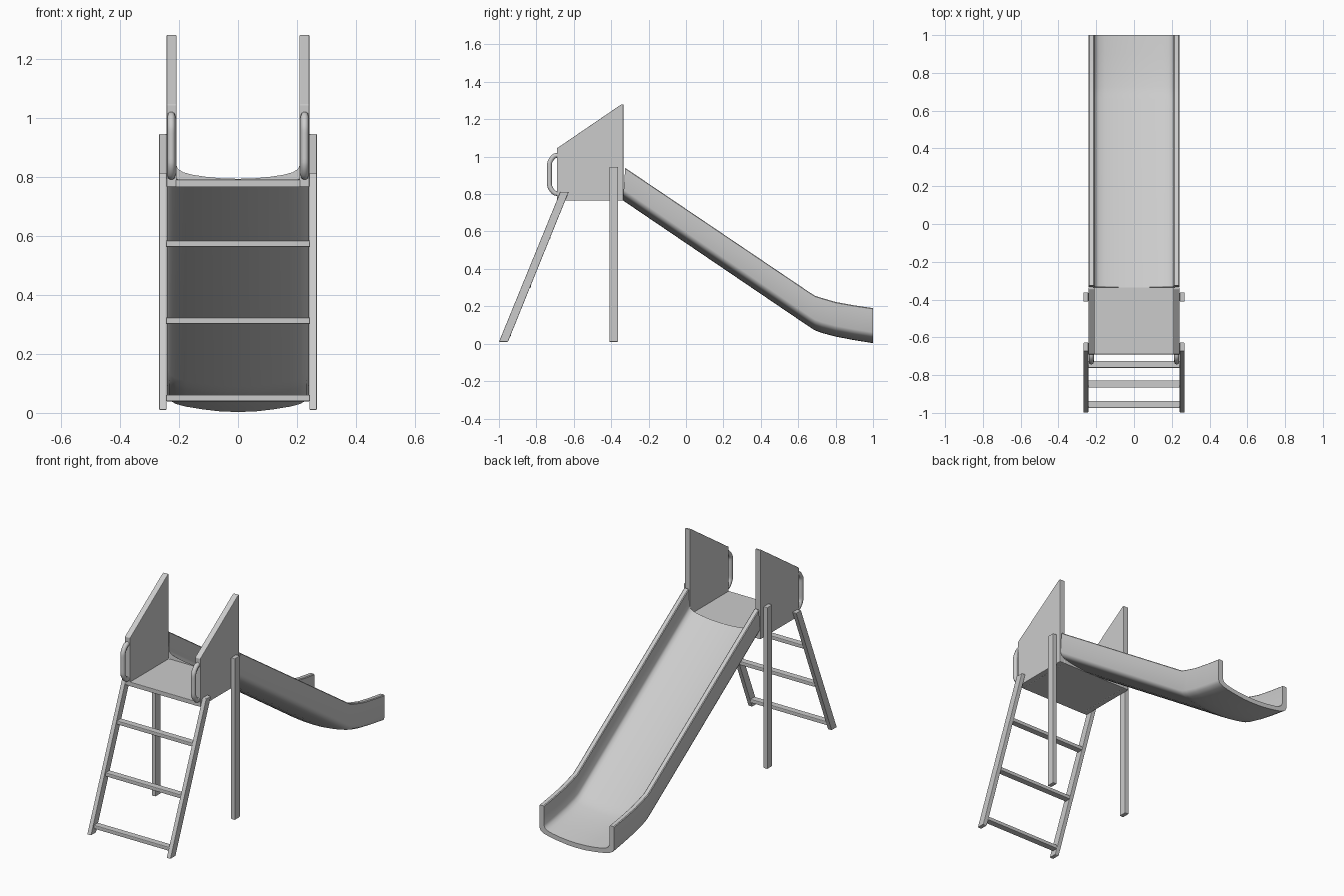
import bpy, bmesh
from mathutils import Vector
from math import radians

if "Cube" in bpy.data.objects:
    bpy.data.objects.remove(bpy.data.objects["Cube"])


def finish(name, bm, bevel=0.0, smooth=False):
    bmesh.ops.recalc_face_normals(bm, faces=bm.faces)
    me = bpy.data.meshes.new(name)
    bm.to_mesh(me)
    bm.free()
    ob = bpy.data.objects.new(name, me)
    bpy.context.collection.objects.link(ob)
    if bevel:
        m = ob.modifiers.new("soft_edges", 'BEVEL')
        m.width, m.segments, m.limit_method = bevel, 2, 'ANGLE'
    if smooth:
        bpy.ops.object.select_all(action='DESELECT')
        bpy.context.view_layer.objects.active = ob
        ob.select_set(True)
        bpy.ops.object.shade_smooth_by_angle(angle=radians(40))
    return ob


def loft(name, rings, bevel=0.0, smooth=False):
    """Skin a list of equal closed rings and cap both ends."""
    bm = bmesh.new()
    vs = [[bm.verts.new(p) for p in r] for r in rings]
    n = len(rings[0])
    for a, b in zip(vs, vs[1:]):
        for i in range(n):
            j = (i + 1) % n
            bm.faces.new((a[i], a[j], b[j], b[i]))
    bm.faces.new(vs[0])
    bm.faces.new(vs[-1])
    return finish(name, bm, bevel, smooth)


def plate(name, profile, x0, x1, bevel=0.003):
    """Extrude a (y, z) side profile between two x values."""
    return loft(name, [[(x, y, z) for y, z in profile] for x in (x0, x1)], bevel)


def rect(y0, y1, z0, z1):
    return [(y0, z0), (y1, z0), (y1, z1), (y0, z1)]


# Platform between the side panels
plate("platform", rect(-0.69, -0.335, 0.765, 0.79), -0.21, 0.21, 0.002)

for side, s in (("left", -1), ("right", 1)):
    # Tall sloped side panel
    plate(f"side_panel_{side}",
          [(-0.69, 0.765), (-0.335, 0.765), (-0.335, 1.28), (-0.345, 1.28), (-0.69, 1.045)],
          s * 0.208, s * 0.242)
    # Upright support post
    plate(f"support_post_{side}", rect(-0.41, -0.363, 0.01, 0.945), s * 0.242, s * 0.267)
    # Leaning ladder rail
    plate(f"ladder_rail_{side}",
          [(-1.0, 0.01), (-0.952, 0.01), (-0.627, 0.812), (-0.672, 0.812)],
          s * 0.242, s * 0.267)
    # Rounded grab handle
    cu = bpy.data.curves.new(f"grab_handle_{side}", 'CURVE')
    cu.dimensions = '3D'
    cu.bevel_depth, cu.bevel_resolution, cu.resolution_u = 0.0135, 3, 6
    cu.use_fill_caps = True
    sp = cu.splines.new('BEZIER')
    path = [(-0.68, 1.008, 0.02, 0), (-0.697, 1.006, 0.018, 0), (-0.73, 0.96, 0, 0.028),
            (-0.73, 0.85, 0, 0.028), (-0.697, 0.804, -0.018, 0), (-0.68, 0.802, -0.02, 0)]
    sp.bezier_points.add(len(path) - 1)
    for bp, (y, z, hy, hz) in zip(sp.bezier_points, path):
        d = Vector((0, -abs(hy) if z > 0.9 else abs(hy), -hz))
        bp.co = (s * 0.226, y, z)
        bp.handle_left = bp.co - d * 0.6
        bp.handle_right = bp.co + d * 0.6
    ob = bpy.data.objects.new(cu.name, cu)
    bpy.context.collection.objects.link(ob)

# Ladder rungs
for i, (y, z) in enumerate(((-0.955, 0.05), (-0.847, 0.312), (-0.743, 0.573))):
    plate(f"ladder_rung_{i + 1}", rect(y - 0.019, y + 0.019, z - 0.011, z + 0.011),
          -0.244, 0.244, 0.004)

# Slide chute: half section as (x, height, 1 if it is on the rim)
outer = [(0.06, 0.002, 0), (0.12, 0.009, 0), (0.175, 0.018, 0), (0.21, 0.027, 0),
         (0.232, 0.04, 0), (0.24, 0.058, 0), (0.24, -0.004, 1), (0.236, 0, 1)]
inner = [(0.214, 0, 1), (0.21, -0.004, 1), (0.21, 0.075, 0), (0.203, 0.06, 0), (0.185, 0.049, 0),
         (0.155, 0.041, 0), (0.11, 0.034, 0), (0.06, 0.029, 0)]
half = [(0, 0, 0)] + outer + inner + [(0, 0.027, 0)]
section = half + [(-x, h, r) for x, h, r in half[-2:0:-1]]
# Stations down the slide: bottom y, bottom z, top y, top z
stations = [(-0.337, 0.766, -0.325, 0.94), (0.66, 0.09, 0.66, 0.275), (0.69, 0.071, 0.69, 0.256),
            (0.725, 0.058, 0.725, 0.245), (0.80, 0.038, 0.80, 0.223), (0.9, 0.019, 0.9, 0.205), (1.0, 0.003, 1.0, 0.19)]
rings = []
for yb, zb, yt, zt in stations:
    ring = []
    for x, h, rim in section:
        z = zt + h if rim else zb + h
        t = (z - zb) / (zt - zb)
        ring.append((x, yb + t * (yt - yb), z))
    rings.append(ring)
loft("slide_chute", rings, 0, True)
